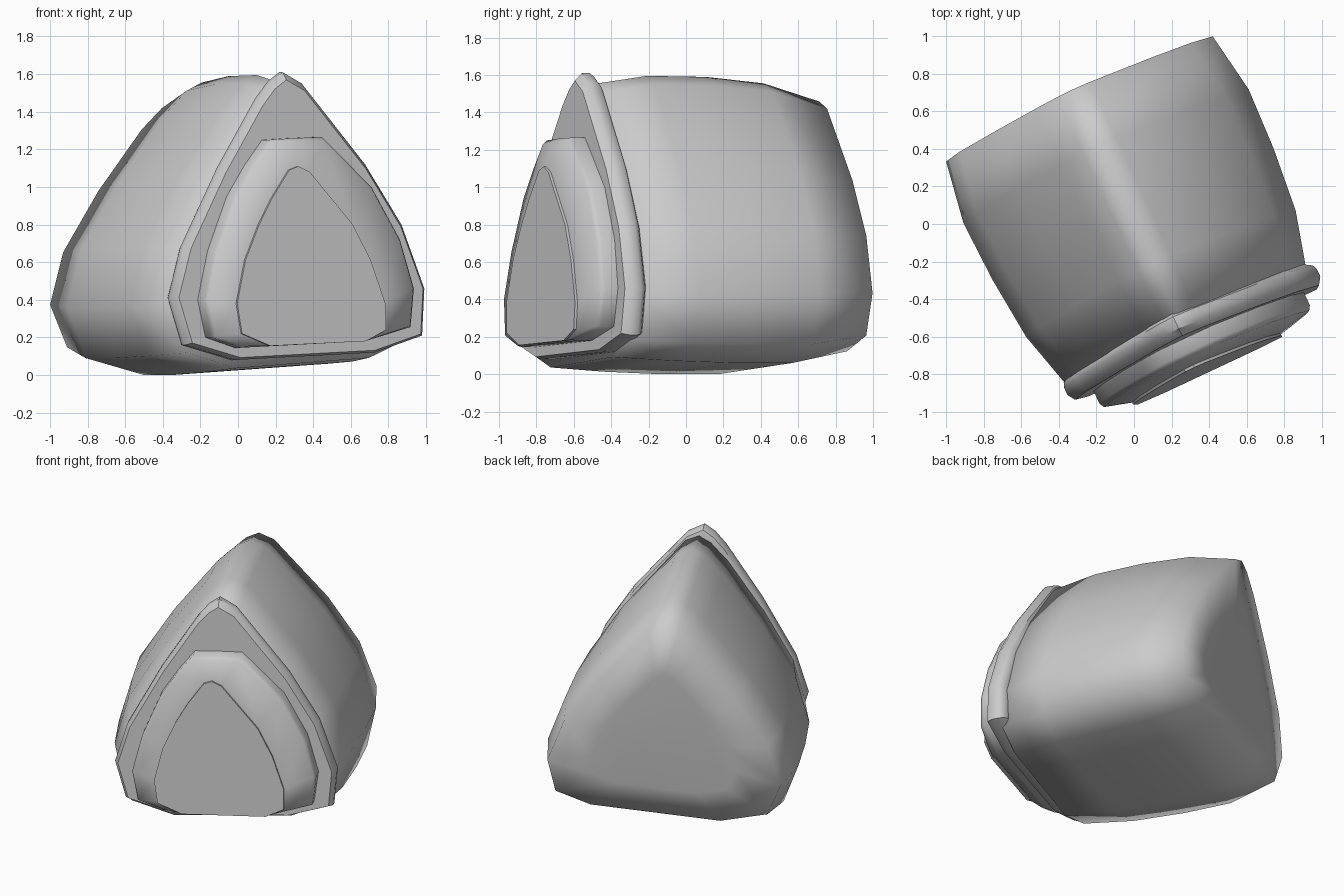
import bpy, bmesh, math
from mathutils import Vector

if "Cube" in bpy.data.objects:
    bpy.data.objects.remove(bpy.data.objects["Cube"])

YAW = math.radians(25)
LEAN = 0.058          # every cross-section leans back slightly with height
C, S = math.cos(YAW), math.sin(YAW)


def place(u, v, z):
    """Local width / depth / height to world, with lean and yaw."""
    v += LEAN * (z - 0.4)
    return Vector((u * C - v * S, u * S + v * C, z))


def scaled(outline, su, sz=None, cu=0.025, cz=0.45):
    sz = su if sz is None else sz
    return [(cu + (u - cu) * su, cz + (z - cz) * sz) for u, z in outline]


def loft(name, rings, smooth_angle):
    """Skin a list of (outline, depth) rings and close both ends."""
    bm = bmesh.new()
    loops = [[bm.verts.new(place(u, v, z)) for u, z in o] for o, v in rings]
    n = len(loops[0])
    for a, b in zip(loops, loops[1:]):
        for i in range(n):
            j = (i + 1) % n
            bm.faces.new((a[i], a[j], b[j], b[i]))
    bm.faces.new(loops[0])
    bm.faces.new(loops[-1])
    bmesh.ops.recalc_face_normals(bm, faces=bm.faces)
    mesh = bpy.data.meshes.new(name)
    bm.to_mesh(mesh)
    bm.free()
    ob = bpy.data.objects.new(name, mesh)
    bpy.context.collection.objects.link(ob)
    bpy.ops.object.select_all(action='DESELECT')
    ob.select_set(True)
    bpy.context.view_layer.objects.active = ob
    bpy.ops.object.shade_smooth_by_angle(angle=math.radians(smooth_angle))
    return ob


# Main rounded-triangular body: one outline, scaled along the depth
body = [(-.82, .36), (-.73, .68), (-.50, 1.05), (-.22, 1.42), (-.09, 1.55),
        (0, 1.595), (.11, 1.55), (.50, 1.12), (.73, .78), (.855, .43),
        (.80, .16), (.55, .06), (-.38, .0), (-.72, .09)]
stations = [(-.63, .84, .96, .92), (-.30, .945, 1, .97), (.05, .985, .995, 1),
            (.39, 1, .965, 1), (.725, .935, .88, .84)]
rings = []
for v, su, top, low in stations:
    o = [(u, .45 + (z - .45) * (top if z > .45 else low))
         for u, z in scaled(body, su, 1)]
    rings.append((o, v))
rings.append((scaled(rings[-1][0], .62, cz=.6), .74))
loft("body", rings, 180)

# Front rim with a softened rear edge and bevelled front edge
rim = [(-.705, .41), (-.625, .68), (-.40, 1.10), (-.165, 1.47), (-.09, 1.56),
       (-.02, 1.61), (.09, 1.55), (.45, 1.12), (.655, .80), (.78, .46),
       (.76, .21), (.48, .12), (-.34, .08), (-.63, .16)]
loft("front_rim", [(scaled(rim, .93), -.58), (scaled(rim, .985), -.605),
                   (rim, -.63), (rim, -.675), (scaled(rim, .965), -.715)], 35)

# Raised middle panel, sloping in to the inner panel
panel = [(-.57, .40), (-.505, .66), (-.385, .95), (-.28, 1.11), (-.17, 1.25),
         (-.01, 1.26), (.147, 1.265), (.43, 1.0), (.59, .72), (.665, .46),
         (.64, .255), (.37, .18), (-.36, .145), (-.53, .20)]
inner = [(-.41, .38), (-.355, .61), (-.27, .80), (-.19, .94), (-.085, 1.09),
         (-.03, 1.11), (.035, 1.08), (.28, .80), (.38, .61), (.46, .38),
         (.46, .24), (.34, .18), (-.22, .155), (-.385, .22)]
loft("middle_panel", [(panel, -.69), (panel, -.79), (scaled(panel, .975), -.815),
                      (inner, -.853)], 80)

# Flat inner panel
loft("inner_panel", [(inner, -.84), (inner, -.868)], 30)

# Rest the model on the ground
low = min(v.co.z for o in bpy.data.objects for v in o.data.vertices)
for o in bpy.data.objects:
    for v in o.data.vertices:
        v.co.z -= low
